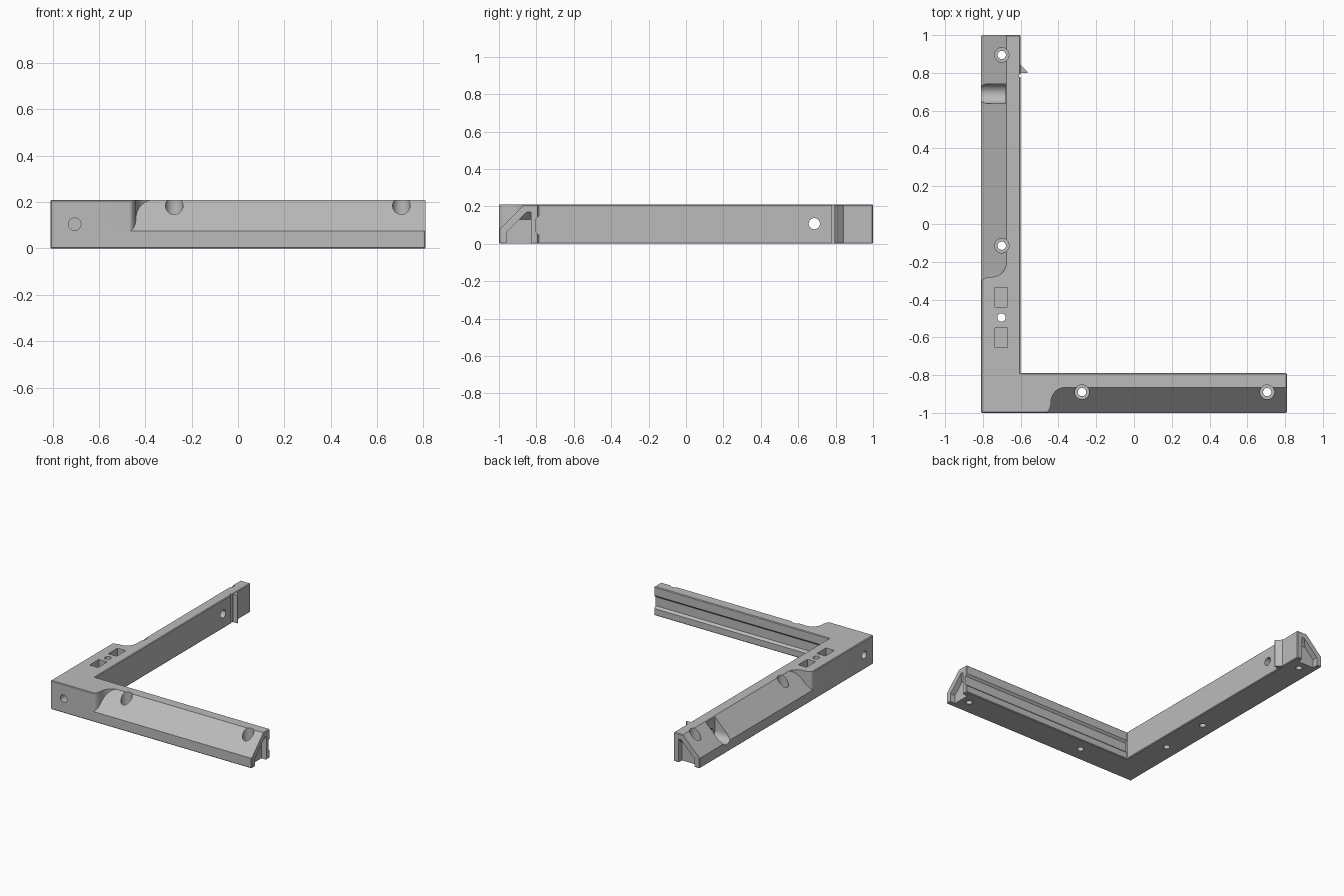
import bpy, bmesh, math
from mathutils import Vector, Matrix

cube = bpy.data.objects.get("Cube")
if cube:
    bpy.data.objects.remove(cube, do_unlink=True)

HEIGHT, WIDTH = 0.21, 0.21
FRONT_LEN, SIDE_LEN = 1.62, 2.0
ORIGIN = Vector((-0.81, -1.0, 0))      # outer corner of the bracket

grey = bpy.data.materials.new("plain grey")
grey.use_nodes = True
grey.diffuse_color = (0.5, 0.5, 0.5, 1)
grey.node_tree.nodes["Principled BSDF"].inputs["Base Color"].default_value = (0.5, 0.5, 0.5, 1)


def prism(name, pts, axis, lo, hi, swap=False, plane=None, bevel=0):
    """Extrude a profile along an axis; swap exchanges x and y, plane trims it."""
    place = {"x": lambda a, b, t: (t, a, b),
             "y": lambda a, b, t: (a, t, b),
             "z": lambda a, b, t: (a, b, t)}[axis]
    bm = bmesh.new()
    face = bm.faces.new([bm.verts.new(place(a, b, lo)) for a, b in pts])
    out = bmesh.ops.extrude_face_region(bm, geom=[face])
    top = [v for v in out["geom"] if isinstance(v, bmesh.types.BMVert)]
    bmesh.ops.translate(bm, verts=top, vec=place(0, 0, hi - lo))
    bmesh.ops.recalc_face_normals(bm, faces=bm.faces)
    if plane:
        cut = bmesh.ops.bisect_plane(bm, geom=bm.verts[:] + bm.edges[:] + bm.faces[:],
                                     plane_co=plane[0], plane_no=plane[1], clear_outer=True)
        rim = [e for e in cut["geom_cut"] if isinstance(e, bmesh.types.BMEdge)]
        bmesh.ops.holes_fill(bm, edges=rim)
    if bevel:
        bmesh.ops.bevel(bm, geom=bm.edges[:], offset=bevel, segments=1, affect='EDGES')
    if swap:
        for v in bm.verts:
            v.co.x, v.co.y = v.co.y, v.co.x
    bmesh.ops.translate(bm, verts=bm.verts, vec=ORIGIN)
    bmesh.ops.recalc_face_normals(bm, faces=bm.faces)
    mesh = bpy.data.meshes.new(name)
    bm.to_mesh(mesh)
    bm.free()
    mesh.materials.append(grey)
    obj = bpy.data.objects.new(name, mesh)
    bpy.context.collection.objects.link(obj)
    return obj


def arc(cx, cy, rx, ry, start, end, n=12):
    angles = [math.radians(start + (end - start) * i / n) for i in range(n + 1)]
    return [(cx + rx * math.cos(a), cy + ry * math.sin(a)) for a in angles]


def circle(cx, cy, r):
    return arc(cx, cy, r, r, 0, 360, 32)[:-1]


def box(x0, x1, y0, y1):
    return [(x0, y0), (x1, y0), (x1, y1), (x0, y1)]


def select(obj):
    bpy.ops.object.select_all(action='DESELECT')
    obj.select_set(True)
    bpy.context.view_layer.objects.active = obj


def carve(*args, **kw):
    """Cut a prism out of the bracket."""
    cutter = prism("cutter", *args, **kw)
    cutter.hide_render = True
    select(bracket)
    mod = bracket.modifiers.new("cut", 'BOOLEAN')
    mod.operation, mod.solver, mod.object = 'DIFFERENCE', 'EXACT', cutter
    bpy.ops.object.modifier_apply(modifier=mod.name)
    bpy.data.objects.remove(cutter, do_unlink=True)


# L-shaped body
outline = [(0, 0), (FRONT_LEN, 0), (FRONT_LEN, WIDTH), (WIDTH, WIDTH),
           (WIDTH, SIDE_LEN), (0, SIDE_LEN)]
bracket = prism("corner_bracket", outline, "z", 0, HEIGHT, bevel=0.005)

# Features shared by both arms; the side arm is the front arm with x and y swapped
for length, start, swap in ((FRONT_LEN, 0.45, False), (SIDE_LEN, 0.80, True)):
    # sloped outer face with a curved run-out toward the corner
    plan = ([(length + 0.1, 0.3), (start, 0.3)]
            + arc(start, 0.056, 0.08, 0.08, 90, 180)
            + arc(start - 0.11, 0.056, 0.03, 0.056, 0, -90)[1:]
            + [(start - 0.11, -0.1), (length + 0.1, -0.1)])
    carve(plan, "z", -0.1, 0.4, swap=swap, plane=((0, 0, 0.075), (0, 1, -1)))
    # shallow end pocket with a chamfered ceiling
    pocket = [(0.04, -0.05), (0.04, 0.06), (0.15, 0.17), (0.17, 0.17), (0.17, -0.05)]
    carve(pocket, "x", length - 0.04, length + 0.05, swap=swap,
          plane=((length, 0, 0.17), (-1, 0, 1)))
    # counterbored screw holes
    for u in (start + 0.085, length - 0.105):
        carve(circle(u, 0.11, 0.038), "z", 0.10, 0.3, swap=swap)
        carve(circle(u, 0.11, 0.022), "z", -0.1, 0.3, swap=swap)
    # blind hole in the outer corner face
    carve(circle(0.105, 0.105, 0.027), "y", -0.1, 0.06, swap=swap)

# Long groove along the inside of the front arm
groove = [(0.23, 0.165), (0.195, 0.13), (0.195, 0.065), (0.23, 0.03)]
carve(groove, "x", WIDTH + 0.001, FRONT_LEN + 0.1)

# Two nut slots and a plain screw hole on the side arm
for y in (0.345, 0.56):
    carve(box(0.073, 0.14, y, y + 0.105), "z", 0.11, 0.3)
carve(circle(0.108, 0.505, 0.022), "z", -0.1, 0.3)

# Rounded scoop with a cross hole near the end of the side arm
scoop = arc(1.69, 0.11, 0.052, 0.052, 180, 360, 20) + [(1.742, 0.3), (1.638, 0.3)]
carve(scoop, "x", -0.1, 0.13)
carve(circle(1.686, 0.107, 0.03), "x", -0.1, 0.3)

# Slit beside the latch
carve(box(0.2, 0.3, 1.778, 1.792), "z", -0.1, 0.3)

# Wedge-shaped latch
latch = prism("latch", [(0.2, 1.80), (0.245, 1.80), (0.245, 1.808), (0.21, 1.843), (0.2, 1.843)],
              "z", 0.003, HEIGHT - 0.003)

select(bracket)
bpy.ops.object.shade_smooth_by_angle(angle=math.radians(30))
